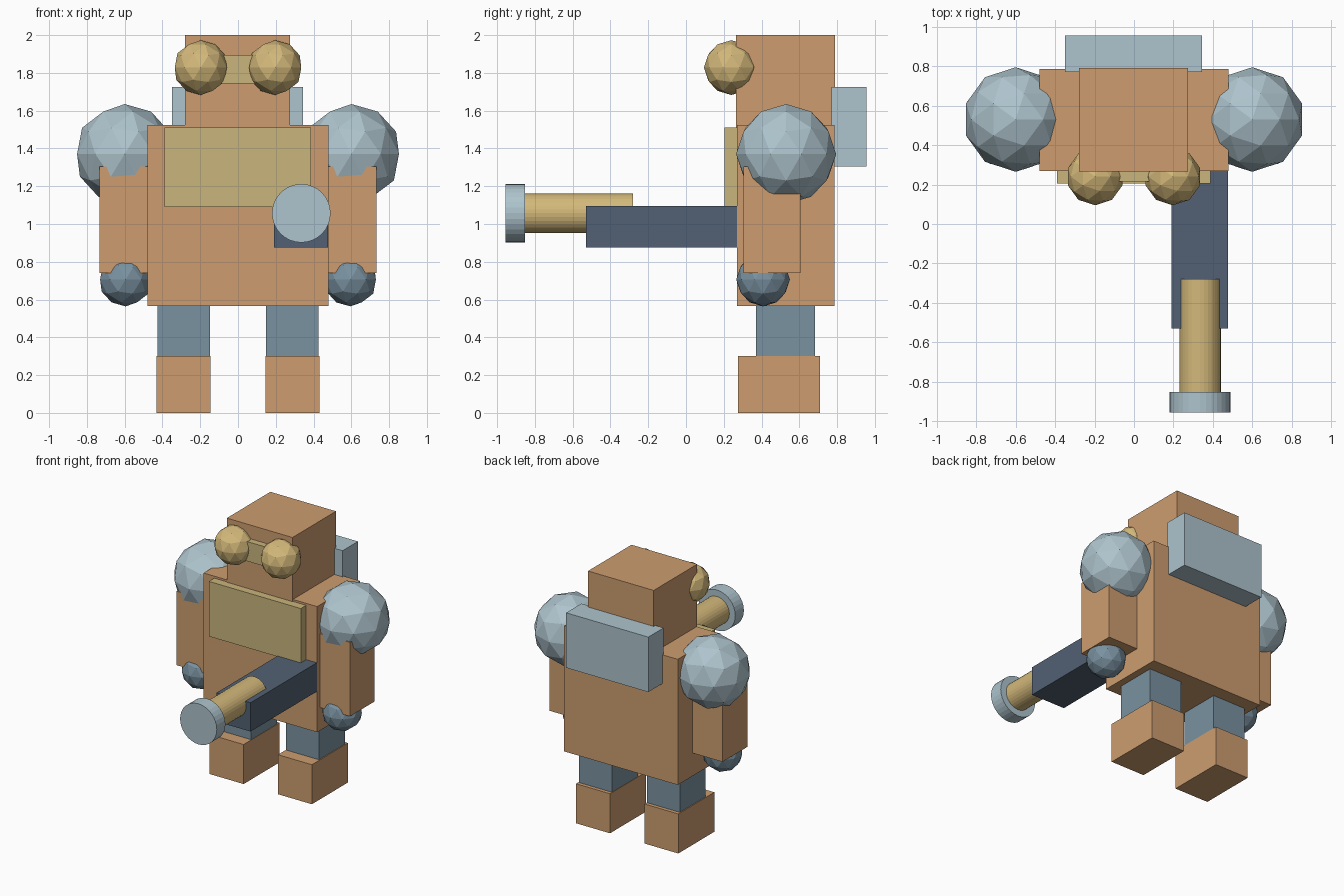
import bpy
import math

default_cube = bpy.data.objects.get("Cube")
if default_cube:
    bpy.data.objects.remove(default_cube, do_unlink=True)


def linear(v):
    v /= 255
    return v / 12.92 if v <= 0.04045 else ((v + 0.055) / 1.055) ** 2.4


def material(name, r, g, b):
    colour = (linear(r), linear(g), linear(b), 1)
    mat = bpy.data.materials.new(name)
    mat.use_nodes = True
    mat.diffuse_color = colour
    mat.node_tree.nodes["Principled BSDF"].inputs["Base Color"].default_value = colour
    return mat


copper = material("copper", 205, 157, 112)
pale_steel = material("pale steel", 174, 196, 205)
khaki = material("khaki", 202, 181, 124)
gold = material("gold", 211, 184, 122)
blue_steel = material("blue steel", 122, 146, 161)
dark_slate = material("dark slate", 82, 97, 115)


def finish(name, mat):
    obj = bpy.context.object
    obj.name = name
    obj.data.name = name
    obj.data.materials.append(mat)
    return obj


def box(name, x, y, z, mat):
    """Box from (min, max) spans on each axis."""
    spans = (x, y, z)
    bpy.ops.mesh.primitive_cube_add(size=1, location=[(a + b) / 2 for a, b in spans])
    obj = finish(name, mat)
    obj.scale = [b - a for a, b in spans]
    bpy.ops.object.transform_apply(location=False, rotation=False, scale=True)


def ball(name, centre, radius, mat):
    bpy.ops.mesh.primitive_ico_sphere_add(subdivisions=2, radius=radius, location=centre)
    finish(name, mat)


def tube(name, x, z, y, radius, mat):
    """Cylinder lying along the y axis."""
    bpy.ops.mesh.primitive_cylinder_add(
        vertices=32, radius=radius, depth=y[1] - y[0],
        location=(x, (y[0] + y[1]) / 2, z), rotation=(math.pi / 2, 0, 0))
    finish(name, mat)


# Torso, head and backpack
box("torso", (-0.48, 0.48), (0.27, 0.785), (0.565, 1.525), copper)
box("head", (-0.28, 0.275), (0.265, 0.79), (1.5, 2.0), copper)
box("chest_plate", (-0.39, 0.387), (0.205, 0.29), (1.09, 1.51), khaki)
box("backpack", (-0.35, 0.345), (0.77, 0.955), (1.305, 1.725), pale_steel)
box("goggle_bridge", (-0.19, 0.19), (0.215, 0.29), (1.745, 1.895), khaki)

# Paired parts
for side, s in (("left", 1), ("right", -1)):
    def span(a, b):
        return tuple(sorted((s * a, s * b)))

    ball(side + "_eye", (s * 0.197, 0.24, 1.828), 0.145, gold)
    ball(side + "_shoulder", (s * 0.6, 0.53, 1.37), 0.265, pale_steel)
    ball(side + "_hand", (s * 0.595, 0.408, 0.706), 0.142, blue_steel)
    box(side + "_arm", span(0.45, 0.732), (0.305, 0.605), (0.74, 1.305), copper)
    box(side + "_leg", span(0.148, 0.426), (0.37, 0.682), (0.28, 0.6), blue_steel)
    box(side + "_foot", span(0.145, 0.432), (0.275, 0.71), (0, 0.302), copper)

# Chest-mounted cannon
box("cannon_housing", (0.19, 0.477), (-0.53, 0.3), (0.875, 1.095), dark_slate)
tube("cannon_barrel", 0.335, 1.057, (-0.88, -0.28), 0.105, gold)
tube("cannon_muzzle", 0.335, 1.057, (-0.956, -0.852), 0.155, pale_steel)
